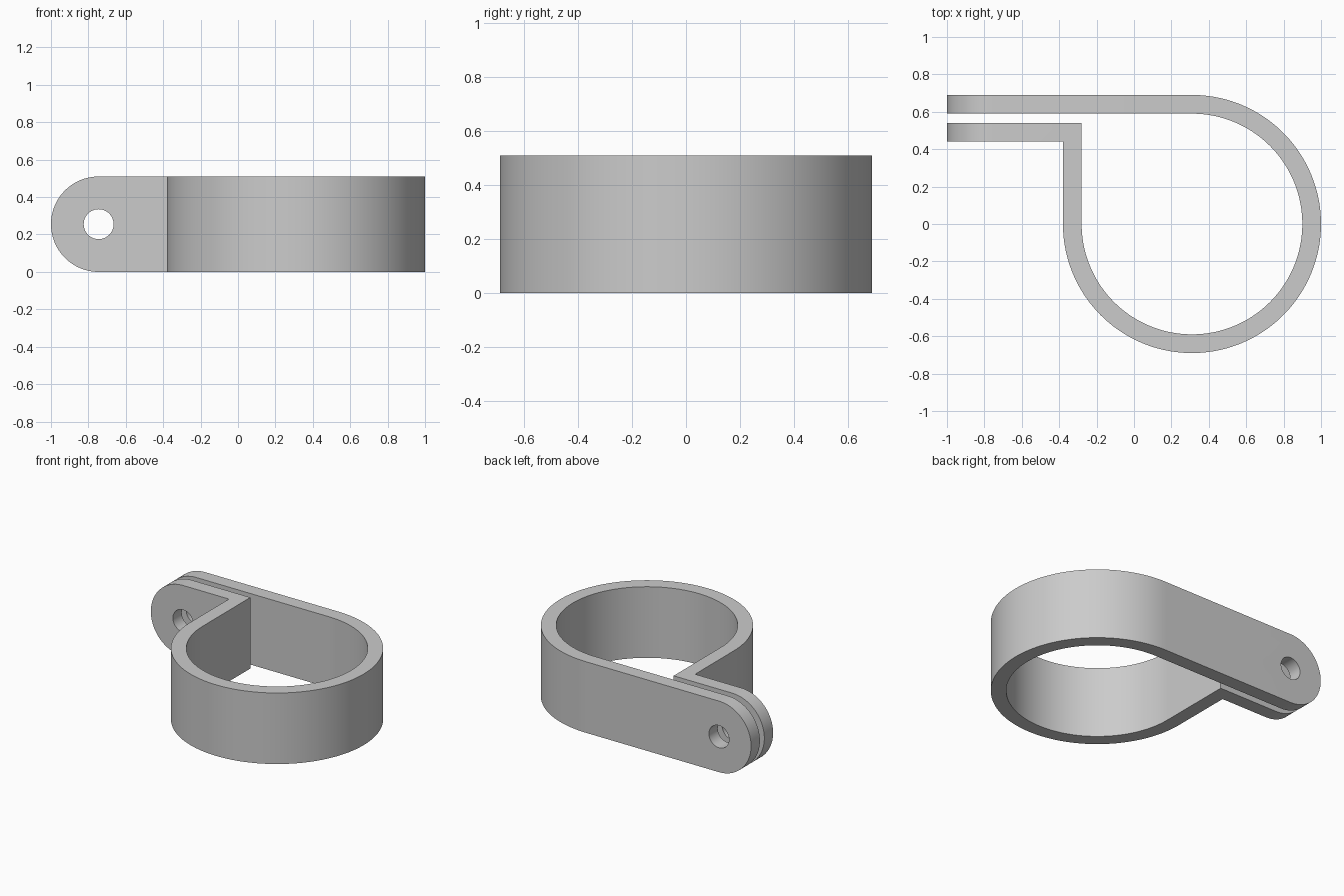
import bpy
import bmesh
from math import cos, sin, radians
from mathutils import Vector

cube = bpy.data.objects.get("Cube")
if cube:
    bpy.data.objects.remove(cube, do_unlink=True)

HEIGHT = 0.51
RING_X, R_OUT, R_IN = 0.31, 0.69, 0.59
TAB_R = HEIGHT / 2
TAB_X = TAB_R - 1
HOLE_R = 0.08
OVER = 0.1          # extra length that the trimming cuts away

grey = bpy.data.materials.new("plain_grey")
grey.use_nodes = True
grey.diffuse_color = (0.6, 0.6, 0.6, 1)
grey.node_tree.nodes["Principled BSDF"].inputs["Base Color"].default_value = (0.6, 0.6, 0.6, 1)


def arc(cx, cy, r, start, end, steps):
    """Points along an arc, angles in degrees."""
    angles = [radians(start + (end - start) * i / steps) for i in range(steps + 1)]
    return [(cx + r * cos(a), cy + r * sin(a)) for a in angles]


def prism(name, points, direction):
    """Solid made by pushing a closed 3D outline along a direction."""
    bm = bmesh.new()
    face = bm.faces.new([bm.verts.new(p) for p in points])
    result = bmesh.ops.extrude_face_region(bm, geom=[face], use_keep_orig=True)
    moved = [g for g in result["geom"] if isinstance(g, bmesh.types.BMVert)]
    bmesh.ops.translate(bm, vec=Vector(direction), verts=moved)
    bmesh.ops.recalc_face_normals(bm, faces=bm.faces)
    mesh = bpy.data.meshes.new(name)
    bm.to_mesh(mesh)
    bm.free()
    mesh.materials.append(grey)
    obj = bpy.data.objects.new(name, mesh)
    bpy.context.collection.objects.link(obj)
    return obj


# Strap outline in plan: back arm, three-quarter ring, side leg, front tab
outer = arc(RING_X, 0, R_OUT, 90, -180, 108)
inner = arc(RING_X, 0, R_IN, -180, 90, 108)
left = -1 - OVER
leg_out, leg_in = RING_X - R_OUT, RING_X - R_IN
plan = ([(left, R_OUT)] + outer
        + [(leg_out, 0.44), (left, 0.44), (left, 0.54), (leg_in, 0.54)]
        + inner + [(left, R_IN)])
clamp = prism("clamp_strap", [(x, y, -OVER) for x, y in plan],
              (0, 0, HEIGHT + 2 * OVER))

# Side silhouette with rounded tab ends
side = arc(TAB_X, TAB_R, TAB_R, 90, 270, 48) + [(1 + OVER, 0), (1 + OVER, HEIGHT)]
trim = prism("tab_end_trim", [(x, -1, z) for x, z in side], (0, 2, 0))

# Bolt hole through both tabs
circle = arc(TAB_X, TAB_R, HOLE_R, 0, 360, 48)[:-1]
hole = prism("bolt_hole_cutter", [(x, 0.3, z) for x, z in circle], (0, 0.6, 0))

bpy.ops.object.select_all(action="DESELECT")
bpy.context.view_layer.objects.active = clamp
clamp.select_set(True)
for cutter, operation in ((trim, "INTERSECT"), (hole, "DIFFERENCE")):
    mod = clamp.modifiers.new(cutter.name, "BOOLEAN")
    mod.object = cutter
    mod.operation = operation
    mod.solver = "EXACT"
    bpy.ops.object.modifier_apply(modifier=mod.name)
    cutter.hide_render = True
    bpy.data.objects.remove(cutter, do_unlink=True)

bpy.ops.object.shade_smooth_by_angle(angle=radians(30))
